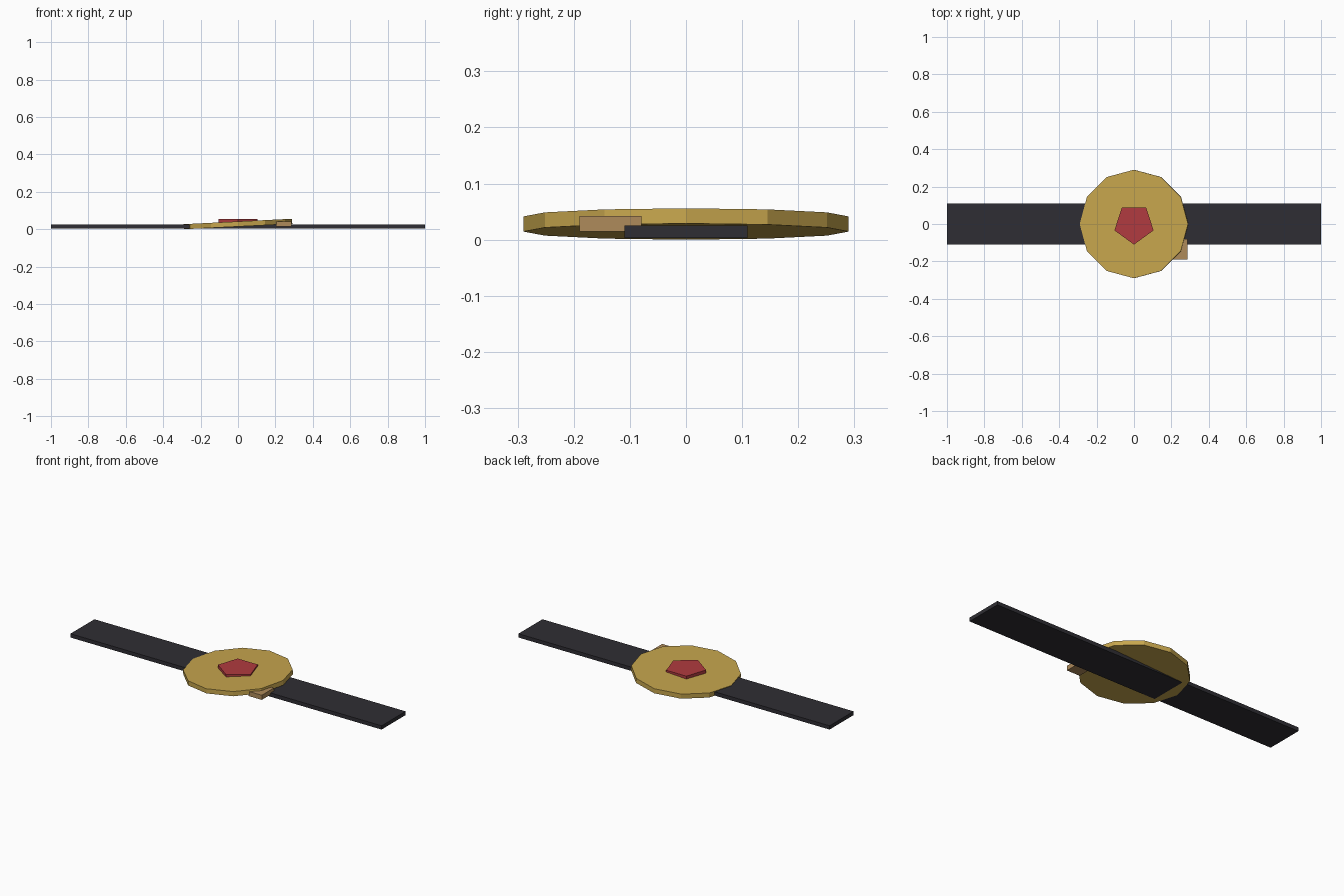
import bpy
import math

if "Cube" in bpy.data.objects:
    bpy.data.objects.remove(bpy.data.objects["Cube"])


def paint(obj, name, color):
    obj.name = name
    mat = bpy.data.materials.new(name + "_color")
    mat.diffuse_color = (*color, 1.0)
    mat.use_nodes = True
    mat.node_tree.nodes["Principled BSDF"].inputs["Base Color"].default_value = mat.diffuse_color
    obj.data.materials.append(mat)


def box(name, lo, hi, color):
    center = [(a + b) / 2 for a, b in zip(lo, hi)]
    bpy.ops.mesh.primitive_cube_add(size=1, location=center)
    obj = bpy.context.object
    for v in obj.data.vertices:
        v.co = [c * (b - a) for c, a, b in zip(v.co, lo, hi)]
    paint(obj, name, color)


def prism(name, sides, radius, depth, z, rotation, color):
    bpy.ops.mesh.primitive_cylinder_add(vertices=sides, radius=radius, depth=depth,
                                        location=(0, 0, z), rotation=rotation)
    paint(bpy.context.object, name, color)


# Flat dark strap
box("strap", (-1, -0.11, 0.003), (1, 0.11, 0.025), (0.028, 0.027, 0.033))

# Twelve-sided plate, tilted slightly up on the right
prism("plate", 12, 0.29, 0.027, 0.028, (0, -0.05, 0), (0.57, 0.38, 0.075))

# Five-sided gem, point toward the front
prism("gem", 5, 0.11, 0.025, 0.0425, (0, 0, math.pi), (0.44, 0.043, 0.05))

# Small clasp block under the plate edge
box("clasp", (0.202, -0.19, 0.015), (0.286, -0.079, 0.042), (0.43, 0.26, 0.105))
